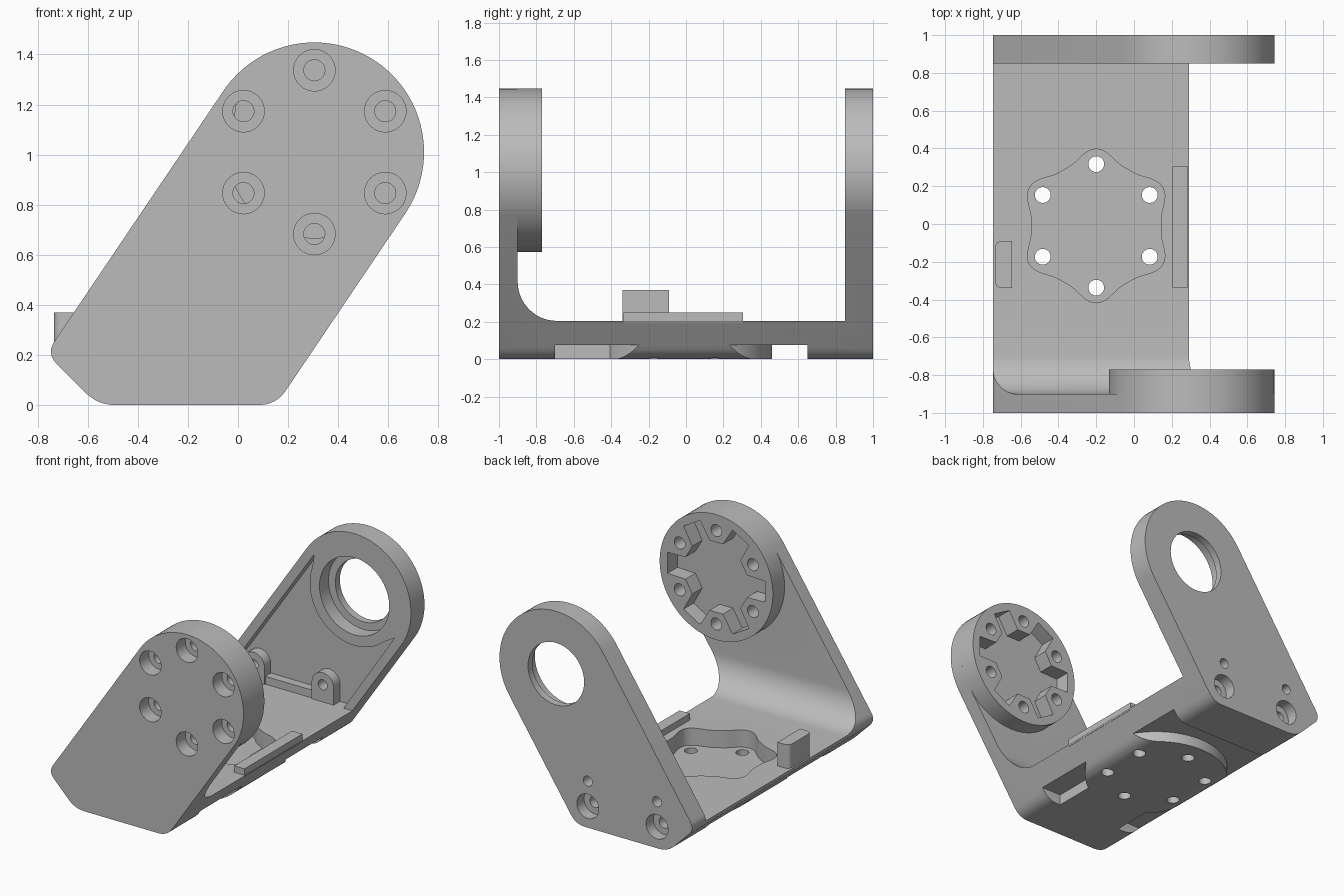
import bpy, bmesh
from math import cos, sin, pi, radians
from mathutils import Vector

if "Cube" in bpy.data.objects:
    bpy.data.objects.remove(bpy.data.objects["Cube"])

grey = bpy.data.materials.new("plain grey")
grey.use_nodes = True
grey.diffuse_color = (0.5, 0.5, 0.5, 1)
grey.node_tree.nodes["Principled BSDF"].inputs["Base Color"].default_value = (0.5, 0.5, 0.5, 1)

PIVOT = Vector((0.305, 1.01))      # centre of the round ends, in x and z
BASE = Vector((-0.2, -0.01))       # centre of the floor pattern, in x and y
BOLT = 0.327                       # bolt circle radius
FLOOR = 0.205


def prism(name, pts, a, b, axis):
    """Extrude a closed outline from a to b along an axis."""
    place = {"x": lambda p, t: (t, p[0], p[1]),
             "y": lambda p, t: (p[0], t, p[1]),
             "z": lambda p, t: (p[0], p[1], t)}[axis]
    bm = bmesh.new()
    low = [bm.verts.new(place(p, a)) for p in pts]
    high = [bm.verts.new(place(p, b)) for p in pts]
    bm.faces.new(low)
    bm.faces.new(high)
    n = len(pts)
    for i in range(n):
        j = (i + 1) % n
        bm.faces.new((low[i], low[j], high[j], high[i]))
    bmesh.ops.recalc_face_normals(bm, faces=bm.faces)
    me = bpy.data.meshes.new(name)
    bm.to_mesh(me)
    bm.free()
    me.materials.append(grey)
    ob = bpy.data.objects.new(name, me)
    bpy.context.collection.objects.link(ob)
    return ob


def arc(c, r, start, end, n):
    return [Vector(c) + r * Vector((cos(t), sin(t)))
            for t in (radians(start + (end - start) * i / n) for i in range(n + 1))]


def circle(c, r, n=40):
    return arc(c, r, 0, 360, n)[:-1]


def rect(x0, x1, y0, y1):
    return [(x0, y0), (x1, y0), (x1, y1), (x0, y1)]


def rounded(prev, p, nxt, d, n=6):
    """Round corner p, starting d before it and ending d after it."""
    prev, p, nxt = Vector(prev), Vector(p), Vector(nxt)
    a, b = p + (prev - p).normalized() * d, p + (nxt - p).normalized() * d
    return [a * (1 - t) ** 2 + p * 2 * t * (1 - t) + b * t * t
            for t in (i / n for i in range(n + 1))]


def combine(target, tool, operation):
    mod = target.modifiers.new(operation, "BOOLEAN")
    mod.operation, mod.solver, mod.object = operation, "EXACT", tool
    bpy.context.view_layer.update()
    done = bpy.data.meshes.new_from_object(
        target.evaluated_get(bpy.context.evaluated_depsgraph_get()))
    target.modifiers.clear()
    target.data = done
    bpy.data.objects.remove(tool)


def cut(target, *args):
    combine(target, prism("cutter", *args), "DIFFERENCE")


def add(target, *args):
    combine(target, prism("addition", *args), "UNION")


# Leaning side outline, extruded over the full depth
round_end = arc(PIVOT, 0.438, -34, 146, 48)
corners = [(-0.766, 0.206), (-0.56, 0), (0.152, 0)]
ring = [round_end[-1]] + corners + [round_end[0]]
outline = list(round_end)
for i, d in enumerate((0.06, 0.07, 0.07)):
    outline += rounded(ring[i], ring[i + 1], ring[i + 2], d)
bracket = prism("bracket", outline, -1, 1, "y")

# Open middle with a large fillet at the front wall
hollow = [(-0.9, 1.7)] + arc((-0.69, FLOOR + 0.21), 0.21, 180, 270, 14)
hollow += [(0.85, FLOOR), (0.85, 1.7)]
cut(bracket, hollow, -2, 2, "x")

# Front disc, with counterbored bolt holes
add(bracket, circle(PIVOT, 0.438, 96), -1, -0.77, "y")
for p in circle(PIVOT, BOLT, 6):
    p = PIVOT + Vector((-(p - PIVOT).y, (p - PIVOT).x))
    cut(bracket, circle(p, 0.083, 32), -1.1, -0.9, "y")
    cut(bracket, circle(p, 0.042, 24), -1.1, -0.7, "y")

# Six-armed socket on the inner face of the disc
socket = []
for k in range(6):
    mid = 60 * k
    for r, off in ((0.25, -18), (0.385, -11), (0.385, 11), (0.25, 18)):
        socket += arc(PIVOT, r, mid + off, mid + off, 1)[:1]
cut(bracket, socket, -0.88, -0.7, "y")

# Back plate: recess under the ring, stepped bearing hole
recess = arc(PIVOT, 0.375, 146, 146, 1)[:1] + arc(PIVOT, 0.345, 160, 312, 32)
recess += arc(PIVOT, 0.375, -34, -34, 1)[:1] + [(0.222, FLOOR), (-0.694, FLOOR)]
cut(bracket, recess, 0.8, 0.92, "y")
cut(bracket, circle(PIVOT, 0.217, 64), 0.7, 1.1, "y")
cut(bracket, circle(PIVOT, 0.27, 64), 0.7, 0.95, "y")

# Screw bosses and their strip at the foot of the back plate
add(bracket, rect(-0.476, 0.06, 0.15, 0.26), 0.86, 0.96, "y")
for x in (-0.476, 0.06):
    boss = [(x - 0.085, 0.15), (x + 0.085, 0.15)] + arc((x, 0.325), 0.085, 0, 180, 20)
    add(bracket, boss, 0.85, 0.96, "y")
    cut(bracket, circle((x, 0.325), 0.035, 24), 0.7, 1.1, "y")
    cut(bracket, circle((x, 0.15), 0.085, 32), 0.92, 1.1, "y")
    cut(bracket, circle((x, 0.15), 0.04, 24), 0.8, 1.1, "y")

# Wavy pocket and bolt holes in the floor
pocket = []
for i in range(120):
    t = 2 * pi * i / 120
    r = 0.342 + 0.065 * ((1 + cos(6 * t)) / 2) ** 1.5
    pocket.append(BASE + r * Vector((-sin(t), cos(t))))
cut(bracket, pocket, 0.085, 0.4, "z")
for k in range(6):
    t = k * pi / 3
    cut(bracket, circle(BASE + BOLT * Vector((-sin(t), cos(t))), 0.042, 24), -0.1, 0.4, "z")

# Underside: channel and two notches around a round pad
under = [(-1, -0.7), (-0.45, -0.7), (-0.45, 0), (0.05, 0), (0.05, -0.7),
         (1, -0.7), (1, 0.65), (-1, 0.65)]
groove = prism("groove", under, -0.1, 0.075, "z")
cut(groove, circle(BASE, 0.47, 72), -0.2, 0.2, "z")
combine(bracket, groove, "DIFFERENCE")

# Raised lip and upright stop tab on the floor edges
add(bracket, rect(0.205, 0.285, -0.335, 0.305), 0.195, 0.25, "z")
stop = [(-0.645, -0.34), (-0.645, -0.09)]
stop += rounded((-0.645, -0.09), (-0.735, -0.09), (-0.735, -0.34), 0.04)
stop += rounded((-0.735, -0.09), (-0.735, -0.34), (-0.645, -0.34), 0.04)
add(bracket, stop, 0.19, 0.37, "z")

# Smooth curved walls, sharp edges
bpy.ops.object.select_all(action="DESELECT")
bracket.select_set(True)
bpy.context.view_layer.objects.active = bracket
bpy.ops.object.shade_smooth_by_angle(angle=radians(30))
